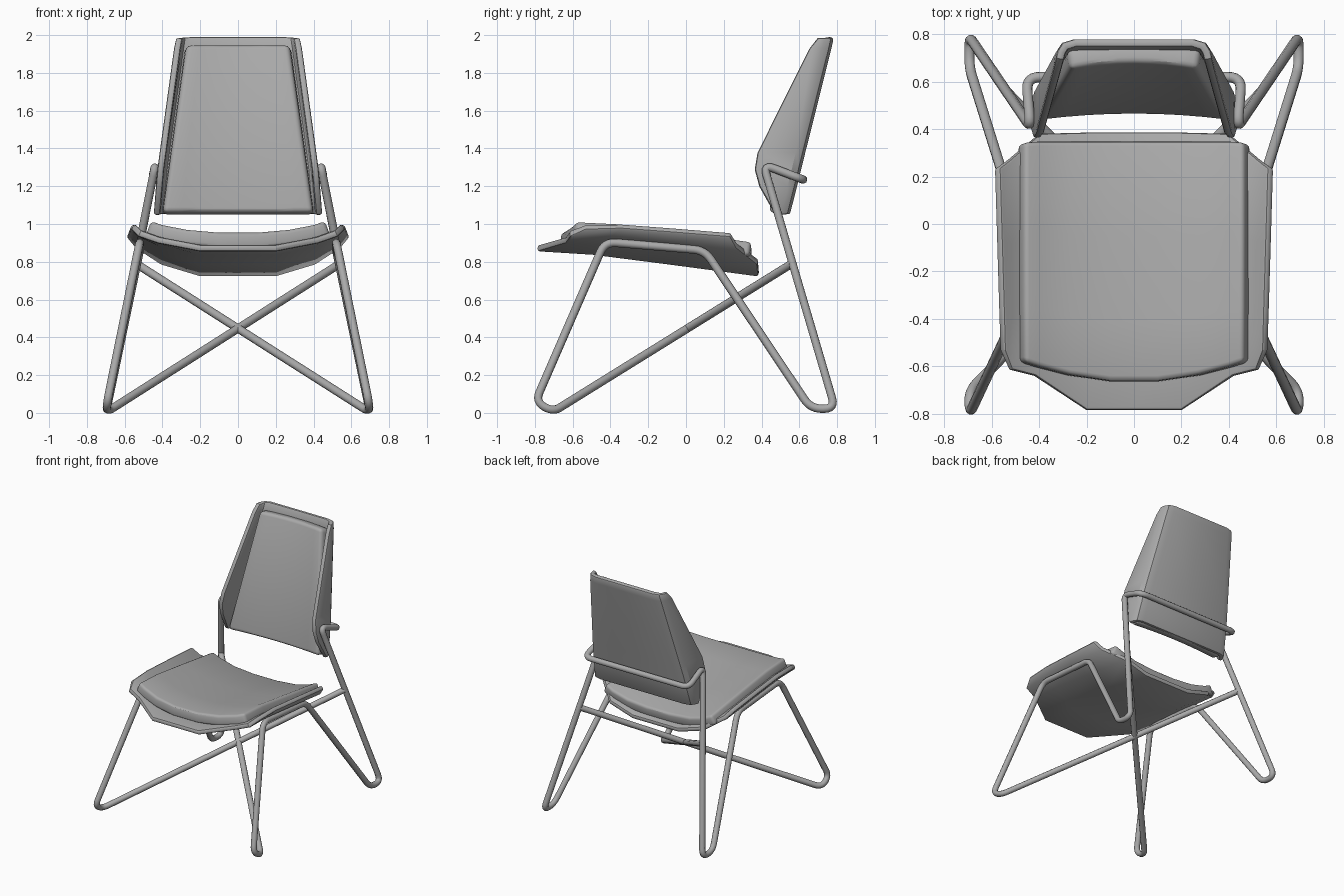
import bpy
from math import radians
from mathutils import Vector

cube = bpy.data.objects.get("Cube")
if cube:
    bpy.data.objects.remove(cube, do_unlink=True)

grey = bpy.data.materials.new("mid_grey")
grey.use_nodes = True
colour = (0.4, 0.4, 0.4, 1)
grey.diffuse_color = colour
grey.node_tree.nodes["Principled BSDF"].inputs["Base Color"].default_value = colour


def finish(obj, angle):
    """Bake modifiers or curve into a mesh, colour it and smooth it."""
    bpy.context.view_layer.update()
    deps = bpy.context.evaluated_depsgraph_get()
    mesh = bpy.data.meshes.new_from_object(obj.evaluated_get(deps))
    name = obj.name
    bpy.data.objects.remove(obj, do_unlink=True)
    mesh.materials.clear()
    mesh.materials.append(grey)
    new = bpy.data.objects.new(name, mesh)
    new.name = name
    bpy.context.collection.objects.link(new)
    bpy.ops.object.select_all(action='DESELECT')
    new.select_set(True)
    bpy.context.view_layer.objects.active = new
    bpy.ops.object.shade_smooth_by_angle(angle=radians(angle))


def sheet(name, rows, thickness, offset, bevel, segments, angle=30):
    """Thick panel through rows of points."""
    n = len(rows[0])
    faces = [(i * n + j, i * n + j + 1, (i + 1) * n + j + 1, (i + 1) * n + j)
             for i in range(len(rows) - 1) for j in range(n - 1)]
    mesh = bpy.data.meshes.new(name)
    mesh.from_pydata([p for row in rows for p in row], [], faces)
    obj = bpy.data.objects.new(name, mesh)
    bpy.context.collection.objects.link(obj)
    sol = obj.modifiers.new("thickness", 'SOLIDIFY')
    sol.thickness, sol.offset, sol.use_even_offset = thickness, offset, True
    bev = obj.modifiers.new("rounding", 'BEVEL')
    bev.width, bev.segments = bevel, segments
    bev.limit_method, bev.angle_limit = 'ANGLE', radians(50)
    finish(obj, angle)


def mirrored(half):
    """Half listed from the centre outwards, returned from -x to +x."""
    return [(-x, y, z) for x, y, z in reversed(half) if x > 0] + list(half)


def loft(front, back, bulge):
    """Rows from a front edge to a back edge with a slight crown."""
    rows = []
    for t, k in ((0, 0), (0.25, 1), (0.6, 0.6), (1, 0)):
        row = [Vector(f).lerp(Vector(b), t) + Vector((0, 0, bulge * k))
               for f, b in zip(front, back)]
        rows.append(mirrored([tuple(p) for p in row]))
    return rows


# Seat shell with raised side wings
sheet("seat_shell", loft(
    [(0, -.785, .873), (.2, -.785, .873), (.42, -.64, .915), (.52, -.615, .95), (.555, -.53, .985)],
    [(0, .385, .74), (.2, .385, .74), (.4, .38, .80), (.53, .27, .885), (.578, .235, .945)],
    0.015), 0.035, 0, 0.012, 2)

# Seat cushion
sheet("seat_cushion", loft(
    [(0, -.66, .955), (.1, -.66, .955), (.27, -.635, .97), (.4, -.60, .995), (.46, -.58, 1.015)],
    [(0, .35, .83), (.1, .35, .83), (.27, .35, .845), (.4, .35, .88), (.46, .345, .91)],
    0.015), 0.08, -1, 0.02, 3)

# Backrest shell: height, half width, outer back, wing tip
rows = []
for z, w, back, tip in ((1.05, .45, .55, .475), (1.2, .435, .588, .39), (1.29, .427, .61, .365),
                        (1.38, .415, .632, .38), (1.93, .34, .77, .655), (1.985, .33, .782, .70)):
    rows.append(mirrored([(0, back, z), (w - .08, back, z), (w - .03, back - .015, z),
                          (w - .008, back - .05, z), (w, tip, z)]))
sheet("backrest_shell", rows, 0.035, 1, 0.012, 2)

# Backrest pad, hollowed towards the middle
rows = []
for t in (0, 0.5, 1):
    w, y, z = .395 - .125 * t, .46 + .22 * t, 1.065 + .885 * t
    rows.append(mirrored([(w * k, y - .025 * k * k, z) for k in (0, .25, .5, .75, 1)]))
sheet("backrest_pad", rows, 0.085, -1, 0.025, 3)

# Bent tube frame: one continuous path, half of it listed
half = [(-.54, .56, .79),                           # cross brace end
        (.695, -.705, .005), (.692, -.797, .06),    # front foot
        (.52, -.43, .905), (.52, .10, .86),         # seat rail
        (.695, .66, .022), (.695, .79, .022),       # rear foot
        (.437, .41, 1.315), (.455, .62, 1.235)]     # back support bar
path = [Vector(p) for p in half + [(-x, y, z) for x, y, z in reversed(half)]]
points = [path[0]]
for a, b, c in zip(path, path[1:], path[2:]):
    cut = min(.06, (a - b).length * .49, (c - b).length * .49)
    start, end = b + (a - b).normalized() * cut, b + (c - b).normalized() * cut
    for i in range(7):
        t = i / 6
        points.append(start * (1 - t) ** 2 + b * 2 * t * (1 - t) + end * t * t)
points.append(path[-1])
curve = bpy.data.curves.new("tube_frame", 'CURVE')
curve.dimensions = '3D'
curve.bevel_depth, curve.bevel_resolution, curve.use_fill_caps = 0.022, 3, True
spline = curve.splines.new('POLY')
spline.points.add(len(points) - 1)
for sp, p in zip(spline.points, points):
    sp.co = (*p, 1)
frame = bpy.data.objects.new("tube_frame", curve)
bpy.context.collection.objects.link(frame)
finish(frame, 50)
